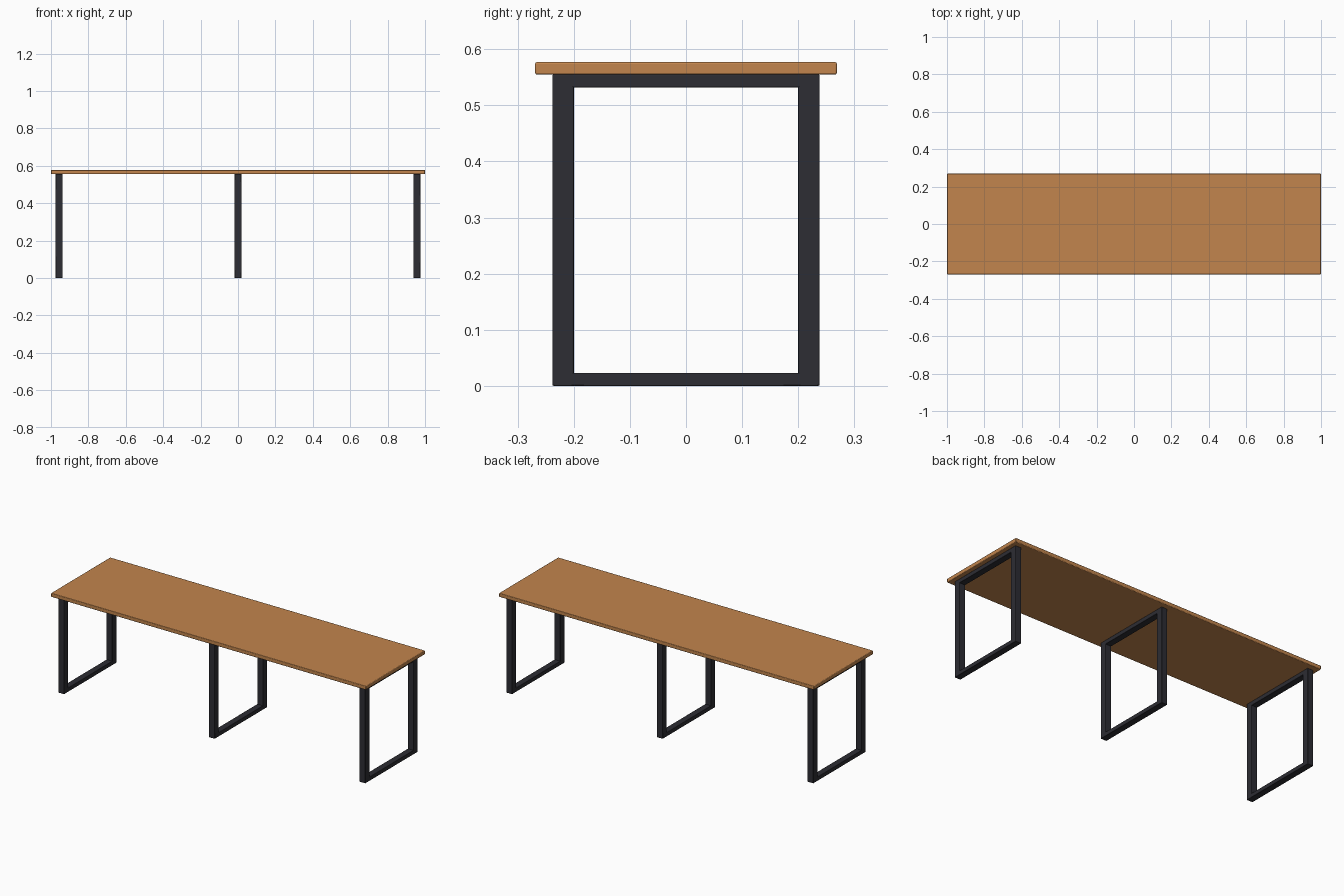
import bpy

if "Cube" in bpy.data.objects:
    bpy.data.objects.remove(bpy.data.objects["Cube"])


def material(name, color):
    m = bpy.data.materials.new(name)
    m.diffuse_color = (*color, 1)
    m.use_nodes = True
    m.node_tree.nodes["Principled BSDF"].inputs["Base Color"].default_value = m.diffuse_color
    return m


wood = material("warm wood", (0.54, 0.235, 0.075))
steel = material("dark steel", (0.026, 0.026, 0.033))


def box(name, lo, hi, mat, bevel):
    """Box between two corners with softly rounded edges."""
    bpy.ops.mesh.primitive_cube_add(
        size=1, location=[(a + b) / 2 for a, b in zip(lo, hi)])
    ob = bpy.context.object
    ob.name = name
    ob.scale = [b - a for a, b in zip(lo, hi)]
    bpy.ops.object.transform_apply(location=False, rotation=False, scale=True)
    mod = ob.modifiers.new("soft edges", "BEVEL")
    mod.width = bevel
    mod.segments = 2
    ob.data.materials.append(mat)
    bpy.ops.object.shade_smooth_by_angle()
    return ob


TOP, UNDER = 0.577, 0.555      # table top heights
OUT, INN = 0.238, 0.200        # outer and inner frame half depth
BAR = 0.023                    # height of horizontal bars
HALF = 0.0185                  # half width of the tubing

# Table top
box("table_top", (-1, -0.269, UNDER), (1, 0.269, TOP), wood, 0.003)

# Three rectangular leg frames
for label, x in (("left", -0.957), ("middle", 0.0), ("right", 0.957)):
    x0, x1 = x - HALF, x + HALF
    # Upright legs
    box(label + "_front_leg", (x0, -OUT, 0), (x1, -INN, UNDER), steel, 0.002)
    box(label + "_back_leg", (x0, INN, 0), (x1, OUT, UNDER), steel, 0.002)
    # Floor bar and upper bar, ends tucked into the legs
    e = INN + 0.005
    box(label + "_floor_bar", (x0, -e, 0), (x1, e, BAR), steel, 0.002)
    box(label + "_upper_bar", (x0, -e, UNDER - BAR), (x1, e, UNDER), steel, 0.002)
